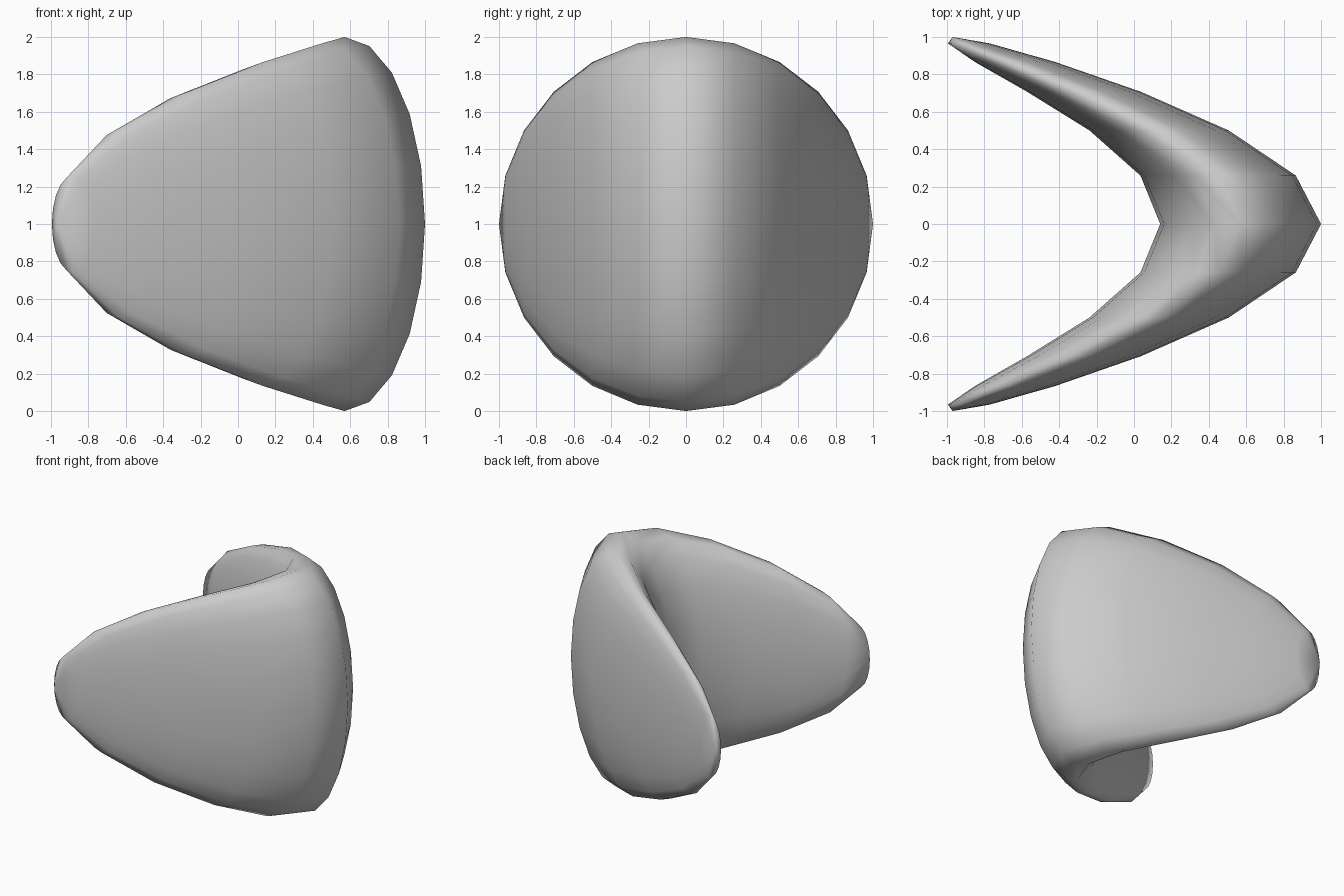
import bpy, bmesh
from math import radians
from mathutils import Matrix

if "Cube" in bpy.data.objects:
    bpy.data.objects.remove(bpy.data.objects["Cube"])

# Flattened sphere with its poles along y
bm = bmesh.new()
bmesh.ops.create_uvsphere(bm, u_segments=20, v_segments=12, radius=1.0)
bmesh.ops.rotate(bm, verts=bm.verts, cent=(0, 0, 0), matrix=Matrix.Rotation(radians(90), 3, 'X'))
bmesh.ops.scale(bm, verts=bm.verts, vec=(0.43, 1, 1))

# Sweep both ends back into a folded, chevron-like curve
for v in bm.verts:
    y2 = v.co.y ** 2
    v.co.x += 0.57 - 1.81 * y2 + 0.27 * y2 * y2
    v.co.z += 1.0

for f in bm.faces:
    f.smooth = True
mesh = bpy.data.meshes.new("folded_shell")
bm.to_mesh(mesh)
bm.free()
bpy.context.collection.objects.link(bpy.data.objects.new("folded_shell", mesh))
